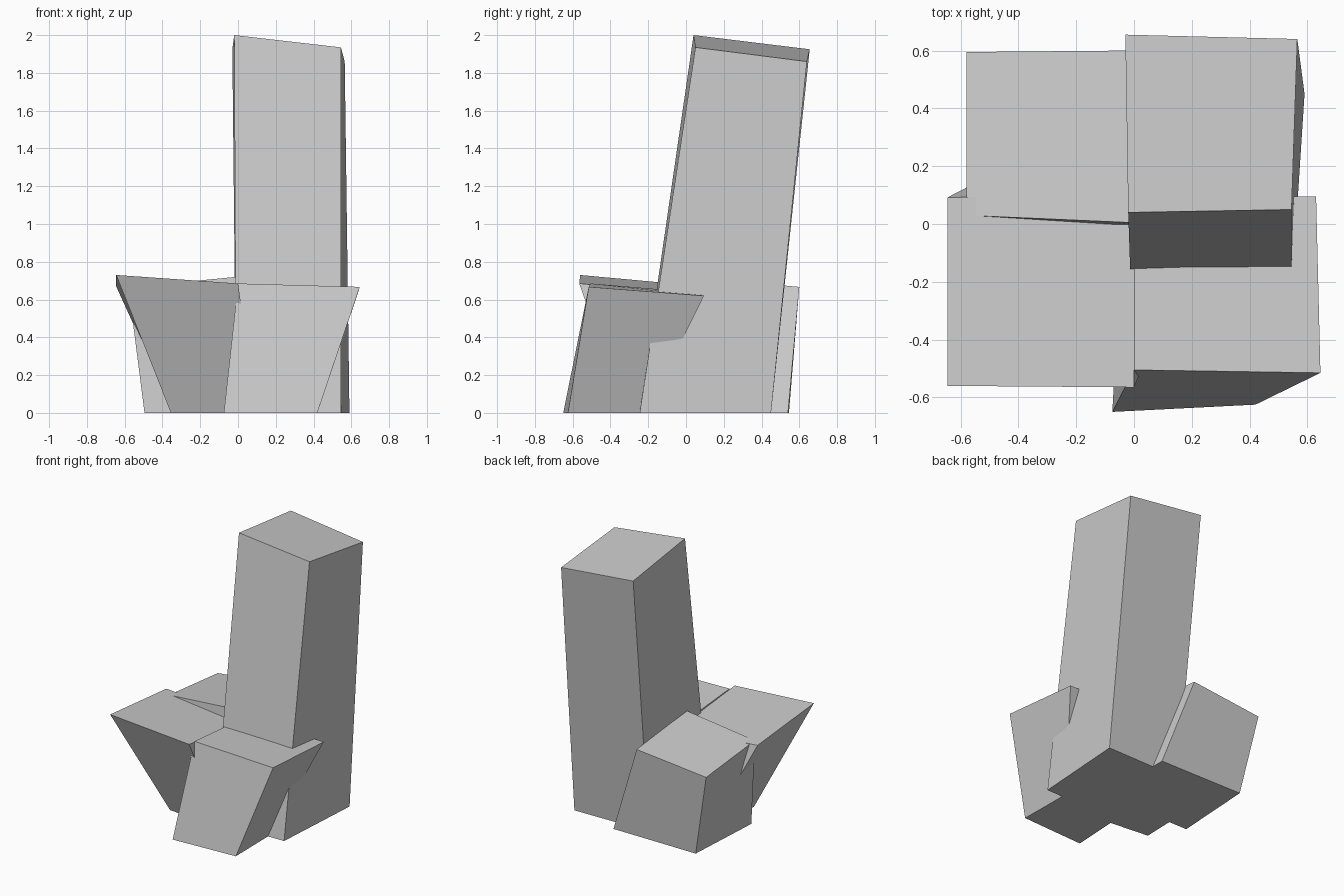
import bpy
import bmesh


def block(name, bottom, top):
    """Leaning six-sided block; corners run front-left, front-right, back-right, back-left."""
    bm = bmesh.new()
    lo = [bm.verts.new((x, y, 0)) for x, y in bottom]
    hi = [bm.verts.new(p) for p in top]
    bm.faces.new(lo[::-1])
    bm.faces.new(hi)
    for i in range(4):
        j = (i + 1) % 4
        bm.faces.new((lo[i], lo[j], hi[j], hi[i]))
    bmesh.ops.recalc_face_normals(bm, faces=bm.faces[:])
    mesh = bpy.data.meshes.new(name)
    bm.to_mesh(mesh)
    bm.free()
    obj = bpy.data.objects.new(name, mesh)
    bpy.context.collection.objects.link(obj)
    return obj


# Tall leaning column at the back right
block("tall_column",
      [(-0.01, -0.25), (0.545, -0.245), (0.59, 0.45), (-0.01, 0.44)],
      [(-0.02, 0.04, 2.0), (0.545, 0.05, 1.935), (0.565, 0.64, 1.86), (-0.03, 0.655, 1.925)])

# Short block at the back left
block("back_left_block",
      [(-0.495, -0.05), (0.2, -0.05), (0.21, 0.54), (-0.46, 0.545)],
      [(-0.58, 0.03, 0.665), (-0.01, 0.005, 0.72), (-0.02, 0.6, 0.667), (-0.58, 0.595, 0.61)])

# Short overhanging block at the front left
block("front_left_block",
      [(-0.355, -0.28), (0.1, -0.325), (0.1, 0.25), (-0.34, 0.25)],
      [(-0.645, -0.56, 0.73), (0.0, -0.565, 0.685), (0.0, 0.1, 0.62), (-0.645, 0.092, 0.67)])

# Short splayed block at the front right
block("front_right_block",
      [(-0.075, -0.65), (0.42, -0.625), (0.415, -0.21), (-0.05, -0.2)],
      [(0.0, -0.505, 0.685), (0.645, -0.515, 0.667), (0.63, 0.095, 0.62), (0.0, 0.09, 0.635)])
